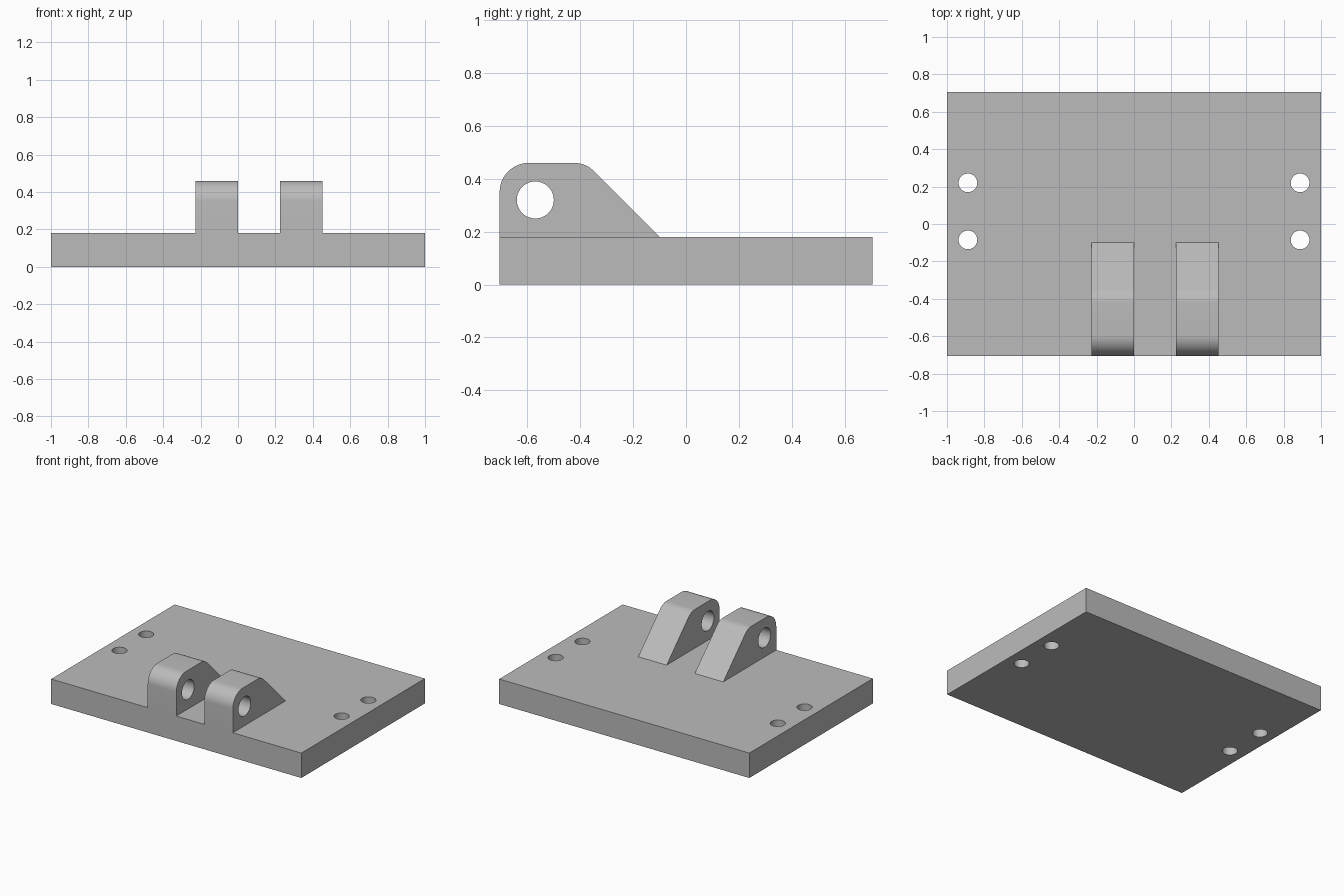
import bpy, bmesh
from math import pi, cos, sin, tan, radians
from mathutils import Matrix, Vector

if "Cube" in bpy.data.objects:
    bpy.data.objects.remove(bpy.data.objects["Cube"], do_unlink=True)

HALF_DEPTH = 0.705
PLATE_TOP = 0.18
LUG_TOP = 0.46

grey = bpy.data.materials.new("plain grey")
grey.use_nodes = True
grey.diffuse_color = (0.5, 0.5, 0.5, 1)
grey.node_tree.nodes["Principled BSDF"].inputs["Base Color"].default_value = (0.5, 0.5, 0.5, 1)


def make_object(name, bm):
    bmesh.ops.recalc_face_normals(bm, faces=bm.faces)
    mesh = bpy.data.meshes.new(name)
    bm.to_mesh(mesh)
    bm.free()
    mesh.materials.append(grey)
    obj = bpy.data.objects.new(name, mesh)
    bpy.context.collection.objects.link(obj)
    return obj


def drill(obj, centres, radius, depth, rotation=Matrix()):
    """Cut round through-holes, then shade the curved walls smooth."""
    bm = bmesh.new()
    for c in centres:
        bmesh.ops.create_cone(bm, cap_ends=True, segments=48, radius1=radius, radius2=radius,
                              depth=depth, matrix=Matrix.Translation(c) @ rotation)
    cutter = make_object("hole_cutter", bm)
    cutter.hide_render = True
    mod = obj.modifiers.new("holes", "BOOLEAN")
    mod.operation = "DIFFERENCE"
    mod.solver = "EXACT"
    mod.object = cutter
    bpy.ops.object.select_all(action="DESELECT")
    bpy.context.view_layer.objects.active = obj
    obj.select_set(True)
    bpy.ops.object.modifier_apply(modifier=mod.name)
    bpy.data.objects.remove(cutter, do_unlink=True)
    bpy.ops.object.shade_smooth_by_angle(angle=radians(30))


def arc(y, z, radius, start, end, steps=12):
    angles = [radians(start + (end - start) * i / steps) for i in range(steps + 1)]
    return [(y + radius * cos(a), z + radius * sin(a)) for a in angles]


# Base plate with two bolt holes near each end
bm = bmesh.new()
bmesh.ops.create_cube(bm, size=1, matrix=Matrix.Translation((0, 0, PLATE_TOP / 2))
                      @ Matrix.Diagonal((2, 2 * HALF_DEPTH, PLATE_TOP, 1)))
plate = make_object("base_plate", bm)
drill(plate, [Vector((x, y, PLATE_TOP / 2)) for x in (-0.888, 0.888) for y in (-0.085, 0.22)],
      0.05, 1)

# Lug side profile: rounded front corner, softened top corner, 45 degree back slope
FRONT_R, BACK_R = 0.11, 0.1
slope_end = -0.10
top_corner = slope_end - (LUG_TOP - PLATE_TOP)
profile = [(slope_end, PLATE_TOP)]
profile += arc(top_corner - BACK_R * tan(pi / 8), LUG_TOP - BACK_R, BACK_R, 45, 90)
profile += arc(-HALF_DEPTH + FRONT_R, LUG_TOP - FRONT_R, FRONT_R, 90, 180)
profile += [(-HALF_DEPTH, PLATE_TOP)]

# Two hinge lugs with a shared pin axis
for name, x0, x1 in (("right_lug", -0.228, 0), ("left_lug", 0.225, 0.452)):
    bm = bmesh.new()
    face = bm.faces.new([bm.verts.new((x0, y, z)) for y, z in profile])
    ext = bmesh.ops.extrude_face_region(bm, geom=[face])
    bmesh.ops.translate(bm, vec=(x1 - x0, 0, 0),
                        verts=[g for g in ext["geom"] if isinstance(g, bmesh.types.BMVert)])
    lug = make_object(name, bm)
    drill(lug, [Vector(((x0 + x1) / 2, -0.57, 0.32))], 0.07, 0.5, Matrix.Rotation(pi / 2, 4, "Y"))
